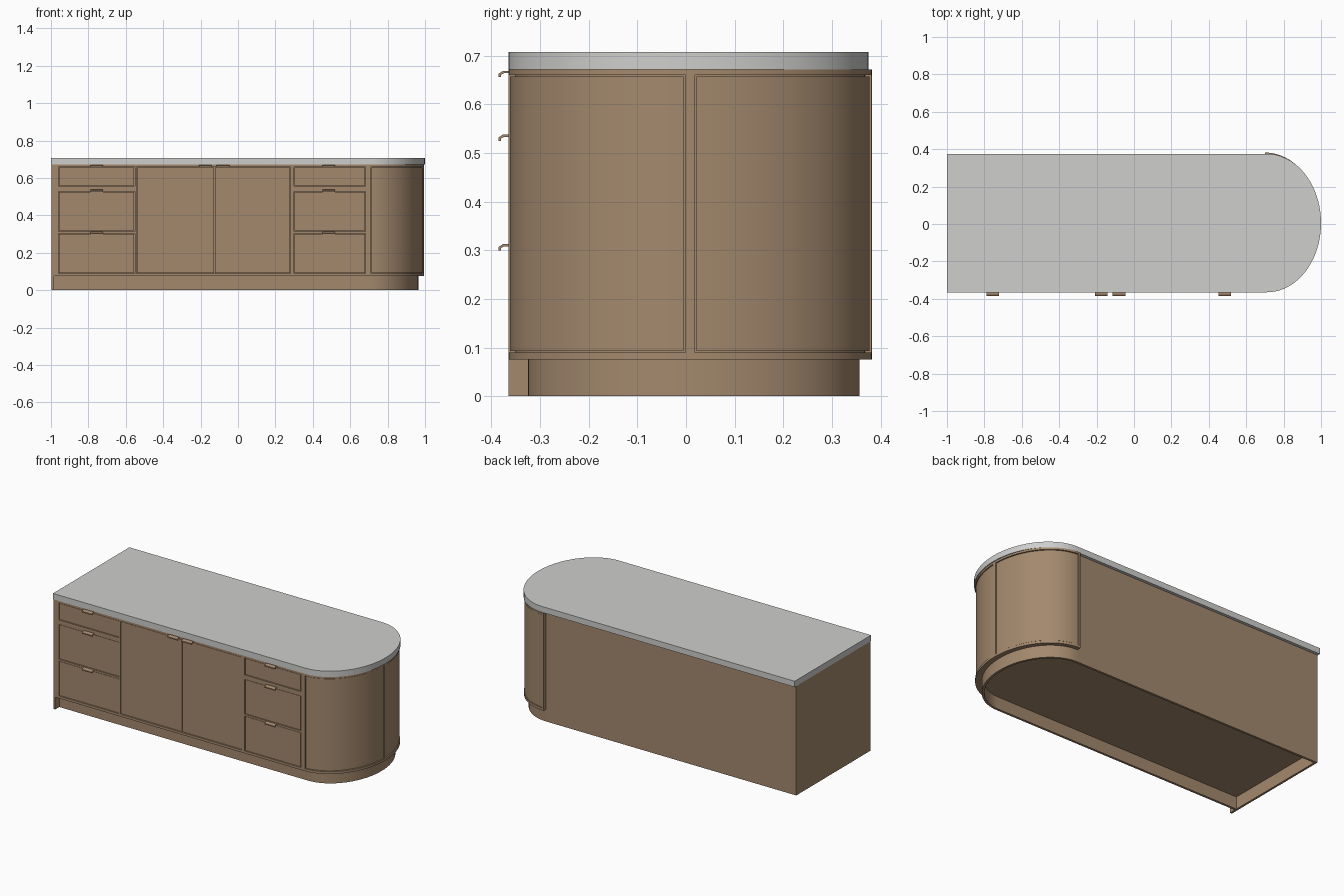
import bpy, bmesh
from math import sin, cos, radians

cube = bpy.data.objects.get("Cube")
if cube:
    bpy.data.objects.remove(cube, do_unlink=True)


def material(name, rgb):
    m = bpy.data.materials.new(name)
    m.use_nodes = True
    m.diffuse_color = (*rgb, 1)
    m.node_tree.nodes["Principled BSDF"].inputs["Base Color"].default_value = (*rgb, 1)
    return m


WOOD = material("tan wood", (0.37, 0.25, 0.155))
STONE = material("pale stone", (0.62, 0.62, 0.61))


def prism(name, pts, lo, hi, mat=WOOD, axis="z"):
    """Extrude a closed outline along z, or a (y, z) outline along x."""
    place = (lambda p, h: (p[0], p[1], h)) if axis == "z" else (lambda p, h: (h, p[0], p[1]))
    bm = bmesh.new()
    base = bm.faces.new([bm.verts.new(place(p, lo)) for p in pts])
    top = bmesh.ops.extrude_face_region(bm, geom=[base])
    d = (0, 0, hi - lo) if axis == "z" else (hi - lo, 0, 0)
    bmesh.ops.translate(bm, vec=d, verts=[v for v in top["geom"] if isinstance(v, bmesh.types.BMVert)])
    bmesh.ops.recalc_face_normals(bm, faces=bm.faces)
    mesh = bpy.data.meshes.new(name)
    bm.to_mesh(mesh)
    bm.free()
    mesh.materials.append(mat)
    ob = bpy.data.objects.new(name, mesh)
    bpy.context.collection.objects.link(ob)
    bpy.ops.object.select_all(action="DESELECT")
    ob.select_set(True)
    bpy.context.view_layer.objects.active = ob
    bpy.ops.object.shade_smooth_by_angle(angle=radians(30))
    return ob


def box(name, x0, x1, y0, y1, z0, z1, mat=WOOD):
    return prism(name, [(x0, y0), (x1, y0), (x1, y1), (x0, y1)], z0, z1, mat)


def arc(x0, x1, y0, y1, a=-90, b=90, n=40):
    """Half-ellipse from the front edge y0 round to the back edge y1."""
    c, r = (y0 + y1) / 2, (y1 - y0) / 2
    ts = [radians(a + (b - a) * i / n) for i in range(n + 1)]
    return [(x0 + (x1 - x0) * cos(t), c + r * sin(t)) for t in ts]


FRONT, BACK, CURVE, END = -0.365, 0.382, 0.70, 0.995
BOTTOM, TOP, PANEL = 0.075, 0.672, 0.357


def curved(name, a, b, z0, z1, inset=0.0, thick=0.02):
    """Slab wrapped around the rounded end between two angles."""
    def ring(d):
        return arc(CURVE, END - d, FRONT + d, BACK - d, a, b)
    return prism(name, ring(inset) + ring(inset + thick)[::-1], z0, z1)


# Worktop
prism("worktop", [(-1, 0.375), (-1, FRONT)] + arc(0.71, 1, FRONT, 0.375), TOP, 0.708, STONE)

# Carcass behind the fronts, full-height end and back panels
g = 0.014
prism("carcass", [(-0.99, PANEL - 0.002), (-0.99, FRONT + g)]
      + arc(CURVE, END - g, FRONT + g, BACK - g) + [(CURVE, PANEL - 0.002)], BOTTOM, TOP)
box("end_panel", -0.998, -0.985, FRONT, PANEL, 0, TOP)
box("back_panel", -0.99, CURVE, PANEL - 0.014, PANEL, 0, TOP)

# Hollow toe kick
outer = [(-0.99, -0.325)] + arc(CURVE, 0.965, -0.325, PANEL)
inner = arc(CURVE, 0.951, -0.311, PANEL - 0.014)[::-1] + [(-0.99, -0.311)]
prism("toe_kick", outer + inner, 0, BOTTOM)

# Face frame on the flat front
RAILS = [(BOTTOM, 0.09), (0.66, TOP)]
for z0, z1 in RAILS:
    box("front_rail", -0.985, CURVE, FRONT, FRONT + 0.02, z0, z1)
for x0, x1 in [(-0.985, -0.96), (-0.552, -0.542), (0.28, 0.30), (0.682, CURVE)]:
    box("front_stile", x0, x1, FRONT, FRONT + 0.02, 0.09, 0.66)

# Face frame round the curved end
for z0, z1 in RAILS:
    curved("curved_rail", -90, 90, z0, z1)
for a, b in [(-90, -88), (-1.5, 1.5), (88, 90)]:
    curved("curved_stile", a, b, 0.09, 0.66)


def pull(x, z):
    """Small folded tab pull on the top edge of a front."""
    pts = [(-0.355, z), (-0.376, z), (-0.385, z - 0.006), (-0.385, z - 0.013),
           (-0.380, z - 0.013), (-0.380, z - 0.008), (-0.374, z - 0.005), (-0.355, z - 0.005)]
    prism("tab_pull", pts, x - 0.034, x + 0.034, axis="x")


# Drawer stacks
FACE = FRONT + 0.003
for x0, x1, handle in [(-0.957, -0.555, -0.755), (0.303, 0.679, 0.485)]:
    for z0, z1 in [(0.093, 0.301), (0.318, 0.526), (0.559, 0.657)]:
        box("drawer_front", x0, x1, FACE, FACE + 0.016, z0, z1)
        pull(handle, z1 + 0.012)
    for z0, z1 in [(0.304, 0.315), (0.529, 0.556)]:
        box("drawer_rail", x0 - 0.003, x1 + 0.003, FRONT, FRONT + 0.02, z0, z1)

# Pair of flat doors
for x0, x1, handle in [(-0.539, -0.127, -0.175), (-0.122, 0.277, -0.08)]:
    box("flat_door", x0, x1, FACE, FACE + 0.016, 0.093, 0.657)
    pull(handle, 0.669)

# Pair of curved doors
for a, b in [(-87.4, -2.1), (2.1, 87.4)]:
    curved("curved_door", a, b, 0.093, 0.657, 0.004, 0.014)
